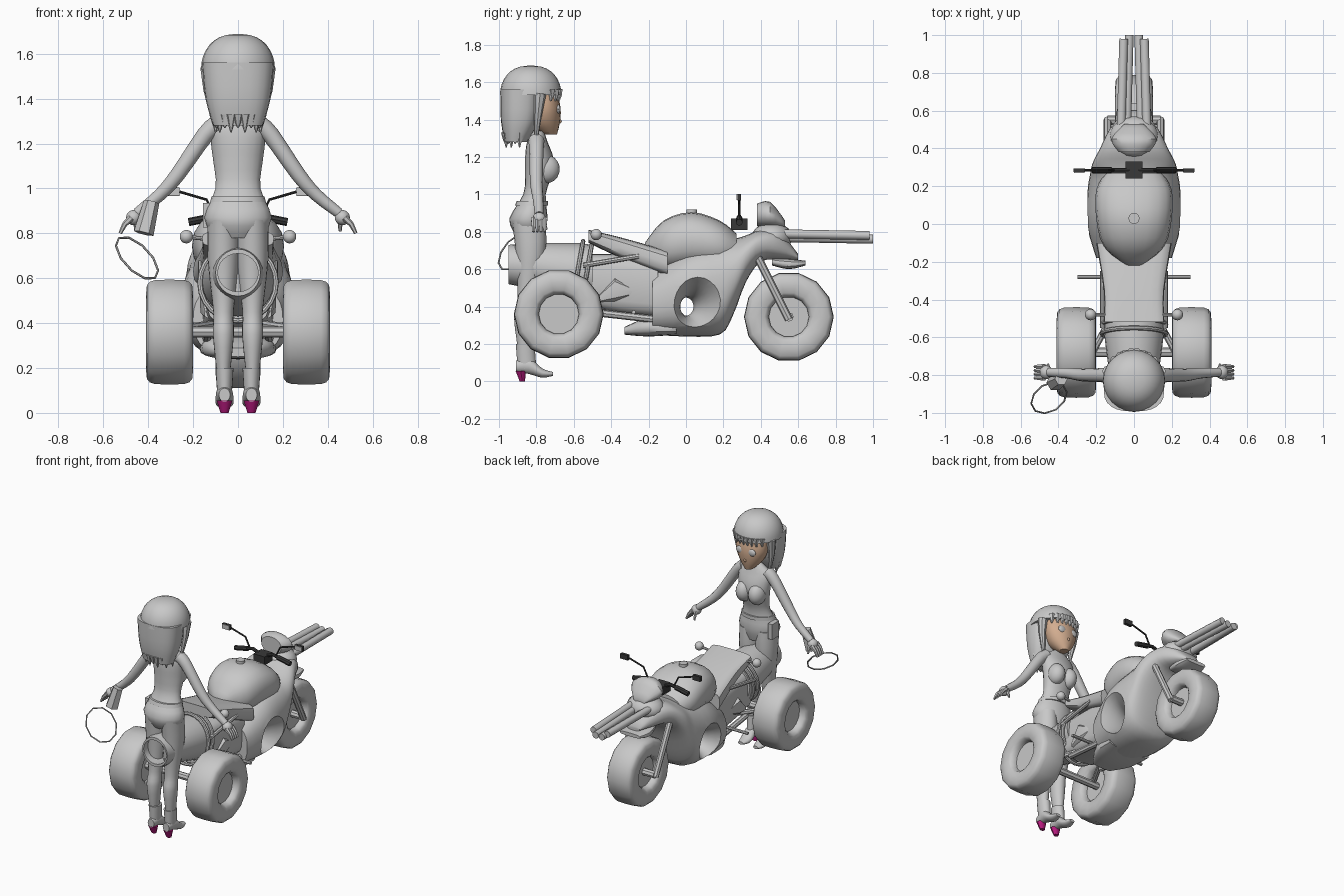
import bpy, bmesh
from math import sin, cos, pi, radians, copysign
from mathutils import Vector, Matrix

if "Cube" in bpy.data.objects:
    bpy.data.objects.remove(bpy.data.objects["Cube"])


def material(name, red, green, blue):
    mat = bpy.data.materials.new(name)
    mat.use_nodes = True
    colour = (red, green, blue, 1)
    mat.diffuse_color = colour
    mat.node_tree.nodes["Principled BSDF"].inputs["Base Color"].default_value = colour
    return mat


GREY = material("plain grey", .58, .58, .58)
SKIN = material("skin", .65, .42, .28)
PINK = material("magenta", .45, .01, .2)
DARK = material("dark rubber", .04, .04, .04)


def finish(name, bm, mat=GREY, mirror=False):
    """Turn a bmesh into an object that is smooth except at sharp edges."""
    bmesh.ops.recalc_face_normals(bm, faces=bm.faces)
    for face in bm.faces:
        face.smooth = True
    for edge in bm.edges:
        edge.smooth = edge.calc_face_angle(0) < radians(40)
    mesh = bpy.data.meshes.new(name)
    bm.to_mesh(mesh)
    bm.free()
    mesh.materials.append(mat)
    ob = bpy.data.objects.new(name, mesh)
    bpy.context.scene.collection.objects.link(ob)
    if mirror:
        ob.modifiers.new("mirror", "MIRROR").use_mirror_merge = False
    return ob


def bridge(rings, closed=False):
    """Skin a series of point rings, capped unless closed."""
    bm = bmesh.new()
    loops = [[bm.verts.new(point) for point in ring] for ring in rings]
    if closed:
        loops.append(loops[0])
    else:
        bm.faces.new(loops[0])
        bm.faces.new(loops[-1])
    for low, high in zip(loops, loops[1:]):
        for i in range(len(low)):
            bm.faces.new((low[i - 1], low[i], high[i], high[i - 1]))
    return bm


def oval(sides, power=2):
    """Points of a unit circle, or a rounded square for a higher power."""
    angles = [2 * pi * k / sides for k in range(sides)]
    return [[copysign(abs(f(a)) ** (2 / power), f(a)) for f in (cos, sin)] for a in angles]


def spline(rows, steps):
    ends = [rows[0], *rows, rows[-1]]
    result = []
    for before, start, end, after in zip(ends, ends[1:], ends[2:], ends[3:]):
        for i in range(steps):
            t = i / steps
            result.append([q + t / 2 * (r - p + t * (2 * p - 5 * q + 4 * r - s + t * (3 * (q - r) + s - p)))
                           for p, q, r, s in zip(before, start, end, after)])
    return result + [rows[-1]]


def loft(name, axis, rows, power=2, sides=20, steps=3, x=0, mat=GREY, mirror=False):
    """Each row: position on the axis, low and high limit, half width."""
    rings = []
    for t, low, high, width in spline(rows, steps):
        middle, half = (low + high) / 2, (high - low) / 2
        ring = [(x + width * c, t, middle + half * s) for c, s in oval(sides, power)]
        rings.append(ring if axis == "y" else [(px, pz, py) for px, py, pz in ring])
    return finish(name, bridge(rings), mat, mirror)


def tube(name, path, radius, tip=None, mat=GREY, sides=8, mirror=False, closed=False):
    """Round tube along a path, tapering evenly to the tip radius."""
    points = [Vector(p) for p in path]
    last = len(points) - 1
    rings = []
    for i, point in enumerate(points):
        after = points[(i + 1) % len(points)] if closed else points[min(i + 1, last)]
        before = points[i - 1] if closed else points[max(i - 1, 0)]
        along = (after - before).normalized()
        side = along.cross(Vector((1, 0, 0) if abs(along.y) > .9 else (0, 1, 0))).normalized()
        r = radius if tip is None else radius + (tip - radius) * i / last
        rings.append([point + r * (side * c + along.cross(side) * s) for c, s in oval(sides)])
    return finish(name, bridge(rings, closed), mat, mirror)


def solid(name, at, size, round_shape=True, mat=GREY, mirror=False):
    """Ellipsoid given by radii, or box given by half sizes."""
    bm = bmesh.new()
    place = Matrix.Translation(at) @ Matrix.Diagonal((*size, 1))
    if round_shape:
        bmesh.ops.create_uvsphere(bm, u_segments=18, v_segments=10, radius=1, matrix=place)
    else:
        bmesh.ops.create_cube(bm, size=2, matrix=place)
    return finish(name, bm, mat, mirror)


def wheel(name, x, y, z, half, mirror=False):
    """Square-shouldered tyre swept around its axle, with a sunken hub."""
    outer, inner = .24, .105
    middle, depth = (outer + inner) / 2, (outer - inner) / 2
    rings = [[(x + half * c, y + (middle + depth * s) * cy, z + (middle + depth * s) * cz)
              for c, s in oval(16, power=4)] for cy, cz in oval(14)]
    finish(name + "_tyre", bridge(rings, closed=True), mirror=mirror)
    tube(name + "_hub", [(x - half / 2, y, z), (x + half / 2, y, z)], inner + .02, sides=14, mirror=mirror)


# Wheels, axles, fork and fender
rear_axle = Vector((0, -.68, .36))
front_axle = Vector((0, .55, .345))
wheel("rear", .305, *rear_axle.yz, half=.105, mirror=True)
wheel("front", *front_axle, half=.1)
for label, centre, reach in (("rear", rear_axle, .26), ("front", front_axle, .14)):
    across = Vector((reach, 0, 0))
    tube(label + "_axle", [centre - across, centre + across], .025)
tube("rear_strut", [(.22, -.68, .38), (.08, -.42, .4)], .018, mirror=True)
tube("fork", [(.14, .38, .67), (.14, .55, .33)], .022, mirror=True)
loft("front_fender", "y", [(.46, .62, .66, .08), (.55, .6, .655, .1), (.64, .62, .645, .08)], power=3)

# Fairing with a flared opening through both sides
fairing = loft("fairing_blank", "y", [
    (-.18, .25, .58, .2), (0, .24, .7, .25), (.18, .25, .75, .245), (.25, .35, .76, .235),
    (.32, .53, .78, .22), (.4, .64, .81, .18), (.5, .65, .8, .13), (.6, .65, .68, .05)], power=2.5, sides=32)
flare = []
for k in range(-6, 7):
    x = k / 20
    r = .04 + 1.5 * x * x
    flare.append([(x, abs(x) / 4 + r * c, .4 + 1.2 * r * s) for c, s in oval(24)])
cutter = finish("opening_cutter", bridge(flare))
cutter.hide_render = True
opening = fairing.modifiers.new("opening", "BOOLEAN")
opening.operation, opening.object = "DIFFERENCE", cutter
graph = bpy.context.evaluated_depsgraph_get()
shell = bmesh.new()
shell.from_mesh(bpy.data.meshes.new_from_object(fairing.evaluated_get(graph)))
for helper in (fairing, cutter):
    bpy.data.objects.remove(helper)
finish("fairing", shell)
loft("belly_pan", "y", [(-.33, .25, .29, .08), (-.2, .24, .34, .16), (-.05, .25, .31, .17)], power=3)

# Tank, seat and nose
loft("fuel_tank", "y", [(-.22, .68, .74, .04), (-.12, .6, .86, .16), (.03, .6, .905, .2),
                        (.18, .6, .86, .2), (.27, .62, .79, .15)], power=2.3)
tube("tank_cap", [(0, .03, .88), (0, .03, .92)], .03, sides=10)
loft("seat", "y", [(-.52, .74, .81, .16), (-.35, .66, .77, .16), (-.1, .56, .7, .2)], power=4)
solid("headlight", (0, .46, .77), (.13, .11, .08))
loft("windscreen", "y", [(.38, .83, .95, .08), (.45, .82, .96, .12), (.53, .82, .86, .05)])
for label, x, z, end in (("upper", .07, .79, .98), ("lower", .04, .77, 1)):
    tube(label + "_barrel", [(x, .45, z), (x - .015, end, z - .01)], .024, sides=10, mirror=True)

# Handlebars and mirrors
bar_y = .285
solid("dashboard", (0, bar_y, .84), (.045, .045, .03), round_shape=False, mat=DARK)
tube("handlebar", [(0, bar_y, .85), (.08, bar_y, .88), (.13, bar_y, .87)], .012, mat=DARK, mirror=True)
tube("grip", [(.12, bar_y, .87), (.22, bar_y, .85)], .018, mat=DARK, mirror=True)
tube("mirror_stalk", [(.1, bar_y, .87), (.14, bar_y, .95), (.26, bar_y, .985)], .006, mat=DARK, mirror=True)
solid("mirror_housing", (.29, bar_y, .985), (.03, .01, .018), round_shape=False, mat=DARK, mirror=True)
solid("mirror_glass", (.29, bar_y - .012, .985), (.028, .003, .016), round_shape=False, mirror=True)

# Engine, rear drum with a hollow end, and frame
loft("engine", "y", [(-.55, .4, .68, .14), (-.35, .36, .68, .15), (-.15, .34, .66, .16)], power=4)
loft("engine_cover", "y", [(-.47, .42, .46, .15), (-.38, .42, .56, .17), (-.28, .46, .5, .15)], power=5, steps=1)
loft("rear_drum", "y", [(-.5, .43, .73, .16), (-.57, .43, .74, .16), (-.8, .49, .74, .13),
                        (-.95, .52, .73, .1), (-.95, .54, .71, .09), (-.85, .54, .71, .09)], sides=24, steps=1)
for label, y in (("front", -.53), ("rear", -.58)):
    hoop = [(.17 * c, y + .03 * s, .58 + .17 * s) for c, s in oval(24)]
    tube(label + "_drum_hoop", hoop, .012, closed=True)
tube("upper_frame", [(.165, -.55, .62), (.165, -.25, .67)], .014, mirror=True)
tube("lower_frame", [(.13, -.5, .37), (.14, -.15, .33)], .02, mirror=True)
tube("foot_peg", [(.12, -.28, .37), (.3, -.28, .37)], .011, mirror=True)
lamp = Vector((.23, -.48, .785))
tube("signal_stem", [lamp - Vector((.09, 0, .01)), lamp], .009, mirror=True)
solid("signal_lamp", lamp, (.03, .03, .03), mirror=True)

# Standing figure: body, legs and boots
loft("torso", "z", [(.78, -.91, -.76, .1), (.87, -.945, -.74, .15), (1, -.87, -.75, .1), (1.12, -.86, -.71, .11),
                    (1.2, -.86, -.71, .12), (1.28, -.85, -.74, .12), (1.34, -.82, -.76, .04)])
solid("bust", (.05, -.745, 1.135), (.057, .07, .075), mirror=True)
loft("belt", "z", [(.94, -.915, -.738, .124), (.965, -.905, -.738, .118)], steps=1)
solid("hip_pouch", (-.14, -.8, .88), (.017, .04, .055), round_shape=False)
foot_x = .06
loft("leg", "z", [(.86, -.93, -.75, .07), (.68, -.91, -.75, .07), (.45, -.9, -.8, .045),
                  (.35, -.92, -.81, .047), (.18, -.9, -.82, .03)], x=foot_x + .005, mirror=True)
loft("boot_shaft", "z", [(.2, -.91, -.81, .04), (.07, -.9, -.8, .032)], x=foot_x, mirror=True)
loft("boot_foot", "y", [(-.91, .05, .11, .025), (-.84, .04, .13, .037), (-.77, .02, .07, .04),
                        (-.71, .03, .05, .02)], x=foot_x, mirror=True)
loft("boot_heel", "z", [(.055, -.912, -.855, .035), (0, -.89, -.86, .018)],
     x=foot_x, sides=10, mat=PINK, mirror=True)

# Arms and hands
arm = [(.09, -.8, 1.285), (.145, -.8, 1.24), (.27, -.8, 1.06), (.35, -.79, .97), (.45, -.785, .89)]
tube("arm", spline(arm, 3), .044, tip=.023, sides=12, mirror=True)
palm = Vector((.465, -.785, .87))
solid("palm", palm, (.034, .036, .034), mirror=True)
for i in range(4):
    root = palm + Vector((.01, (i - 1.5) * .02, 0))
    tube(f"finger_{i + 1}", [root, root + Vector((.03, 0, -.03)), root + Vector((.05, 0, -.07))],
         .016, tip=.008, sides=6, mirror=True)
tube("thumb", [palm + Vector((-.01, .02, 0)), palm + Vector((-.01, .04, -.06))], .014, tip=.007, sides=6, mirror=True)

# Handle and rope loop in the right hand
tube("rope_handle", [(-.42, -.84, .8), (-.385, -.82, .94)], .045, tip=.035, sides=6)
rope_centre, rope_long, rope_short = Vector((-.45, -.92, .69)), Vector((.08, -.02, -.09)), Vector((.05, .08, .03))
tube("rope_loop", [rope_centre + rope_long * c + rope_short * s for c, s in oval(10)], .005, sides=6, closed=True)

# Head
loft("face", "z", [(1.32, -.76, -.69, .03), (1.38, -.83, -.675, .085), (1.46, -.84, -.67, .115),
                   (1.55, -.84, -.69, .11)], mat=SKIN)
solid("nose", (0, -.68, 1.39), (.01, .016, .012), mat=SKIN)
solid("eye", (.046, -.684, 1.455), (.032, .013, .025), mirror=True)

# Hair: domed crown, long back and loose locks
head_y, brow = -.83, 1.53
crown = []
for k in range(9):
    angle = k / 8 * 1.5
    reach = .165 * cos(angle) ** .8
    crown.append((brow + .158 * sin(angle), head_y - reach, head_y + reach, reach))
loft("hair_crown", "z", crown, sides=24, steps=1)
loft("hair_back", "z", [(1.28, -.97, -.85, .11), (1.4, -.99, -.785, .145), (1.56, -.993, -.77, .16)],
     power=2.5, sides=24)
tube("side_lock", [(.135, -.78, 1.54), (.132, -.79, 1.44), (.112, -.8, 1.32)], .033, tip=.012, mirror=True)
for i in range(11):
    angle = pi * (1 + i / 10)
    root = Vector((.1 * cos(angle), -.89 + .075 * sin(angle), 1.33))
    tube(f"hair_tip_{i + 1}", [root, root + Vector((0, 0, -.04)), root + Vector((0, 0, -.08 + i % 2 * .02))],
         .028, tip=.003, sides=6)
for i in range(8):
    x = (i - 3.5) * .03
    root = Vector((x, head_y + (.15 ** 2 - x * x) ** .5, brow + .03))
    tube(f"fringe_{i + 1}", [root, root + Vector((0, .004, -.03)), root + Vector((0, 0, -.06))],
         .024, tip=.006, sides=6)
